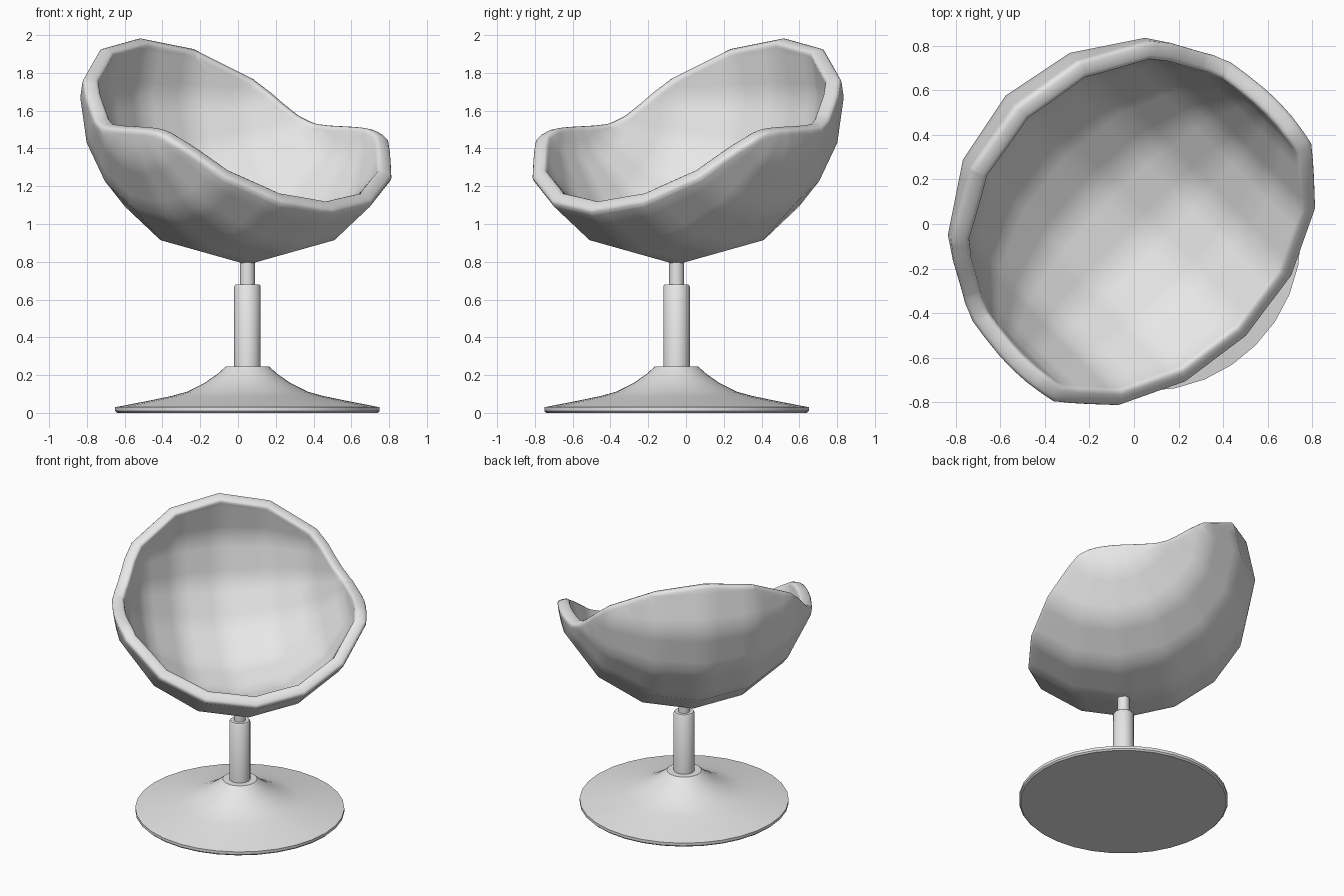
import bpy, bmesh, math
from mathutils import Vector, Matrix

if "Cube" in bpy.data.objects:
    bpy.data.objects.remove(bpy.data.objects["Cube"])

grey = bpy.data.materials.new("light_grey")
grey.use_nodes = True
grey.diffuse_color = (0.8, 0.8, 0.8, 1)
grey.node_tree.nodes["Principled BSDF"].inputs["Base Color"].default_value = (0.8, 0.8, 0.8, 1)

AXIS = Vector((0.05, -0.05, 0))     # the pedestal axis
R, THICK, LIFT = 0.885, 0.085, 0.03  # shell radius, wall, rim bulge
CENTRE_Z, FORWARD = 1.67, 0.07


def add_object(name, bm, angle):
    bmesh.ops.recalc_face_normals(bm, faces=bm.faces)
    mesh = bpy.data.meshes.new(name)
    bm.to_mesh(mesh)
    bm.free()
    mesh.materials.append(grey)
    obj = bpy.data.objects.new(name, mesh)
    bpy.context.collection.objects.link(obj)
    obj.location = AXIS
    bpy.ops.object.select_all(action='DESELECT')
    obj.select_set(True)
    bpy.context.view_layer.objects.active = obj
    bpy.ops.object.shade_smooth_by_angle(angle=math.radians(angle))
    return obj


def lathe(name, profile, sides):
    bm = bmesh.new()
    verts = [bm.verts.new((r, 0, z)) for r, z in profile]
    edges = [bm.edges.new(pair) for pair in zip(verts, verts[1:])]
    bmesh.ops.spin(bm, geom=verts + edges, cent=(0, 0, 0), axis=(0, 0, 1),
                   angle=2 * math.pi, steps=sides)
    bmesh.ops.remove_doubles(bm, verts=bm.verts, dist=1e-4)
    return add_object(name, bm, 35)


# Rim line seen from the side: high back, level armrests, low front
def soft_max(a, b):
    return (a + b + math.sqrt((a - b) ** 2 + 0.006)) / 2


def above_rim(co):
    f = FORWARD - co.y
    rim = soft_max(1.475, 1.205 - f)
    rim = -soft_max(-rim, f - 1.75)
    return CENTRE_Z + co.z - rim


def rim_direction(co):
    step = 1e-3
    grad = Vector([above_rim(co + Vector(d) * step) - above_rim(co)
                   for d in ((1, 0, 0), (0, 1, 0), (0, 0, 1))])
    n = co.normalized()
    return (grad - n * grad.dot(n)).normalized()


# Seat shell: faceted sphere with sideways poles, trimmed along the rim line
bm = bmesh.new()
bmesh.ops.create_uvsphere(bm, u_segments=16, v_segments=8, radius=R,
                          matrix=Matrix.Rotation(math.pi / 2, 4, 'Y'))
bmesh.ops.subdivide_edges(bm, edges=bm.edges, cuts=3, use_grid_fill=True)
above = {v for v in bm.verts if above_rim(v.co) > 0}
cut_verts = []
for e in [e for e in bm.edges if (e.verts[0] in above) != (e.verts[1] in above)]:
    a, b = e.verts
    ga, gb = above_rim(a.co), above_rim(b.co)
    cut_verts.append(bmesh.utils.edge_split(e, a, ga / (ga - gb))[1])
bmesh.ops.connect_verts(bm, verts=cut_verts)
bmesh.ops.delete(bm, geom=list(above), context='VERTS')

# Inner wall and rounded lip
outer_faces = list(bm.faces)
rim_edges = [e for e in bm.edges if e.is_boundary]
rim_verts = {v for e in rim_edges for v in e.verts}
inner = {v: bm.verts.new(v.co * (1 - THICK / R)) for v in list(bm.verts)}
STEPS = 8
lip = {}
for v in rim_verts:
    n, t = v.co.normalized(), rim_direction(v.co)
    row = [v]
    for k in range(1, STEPS):
        c, s = math.cos(math.pi * k / STEPS), math.sin(math.pi * k / STEPS)
        across = (1 - math.copysign(abs(c) ** 0.7, c)) * THICK / 2
        row.append(bm.verts.new(v.co - n * across + t * LIFT * s ** 0.7))
    lip[v] = row + [inner[v]]
for f in outer_faces:
    bm.faces.new([inner[v] for v in reversed(f.verts)])
for e in rim_edges:
    a, b = (lip[v] for v in e.verts)
    for k in range(STEPS):
        bm.faces.new((a[k], b[k], b[k + 1], a[k + 1]))
shell = add_object("seat_shell", bm, 60)
shell.location.z = CENTRE_Z
shell.rotation_euler.z = math.pi / 4

# Pedestal: flared base, sleeve and piston
lathe("base", [(0, 0), (0.69, 0), (0.7, 0.01), (0.7, 0.03), (0.52, 0.065), (0.4, 0.09),
               (0.32, 0.112), (0.225, 0.16), (0.16, 0.205), (0.115, 0.245), (0, 0.245)], 32)
lathe("sleeve", [(0, 0.2), (0.07, 0.2), (0.07, 0.67), (0.063, 0.68), (0, 0.68)], 20)
lathe("piston", [(0, 0.6), (0.04, 0.6), (0.04, 0.81), (0, 0.81)], 16)
